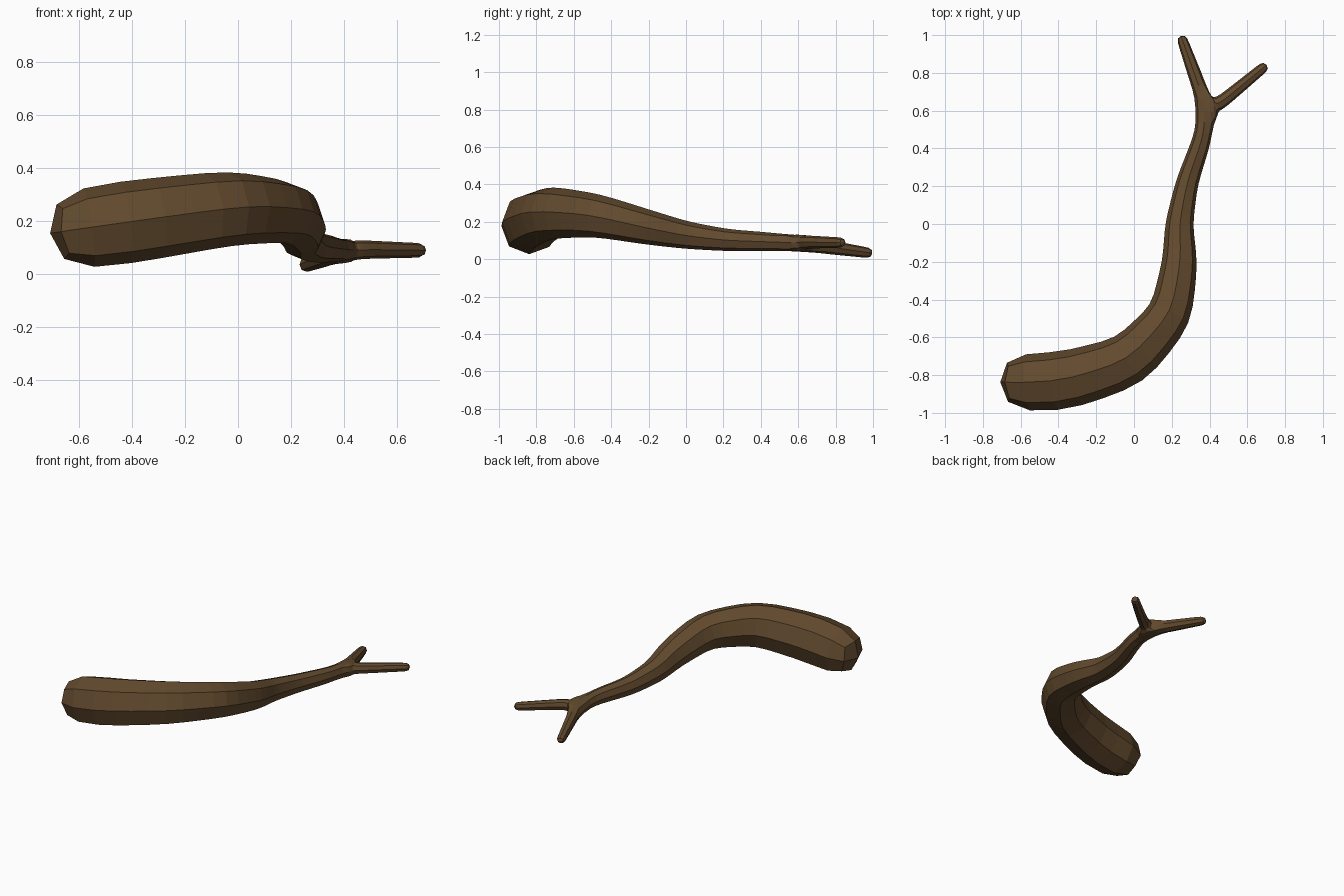
import bpy

if "Cube" in bpy.data.objects:
    bpy.data.objects.remove(bpy.data.objects["Cube"])

# Branch centreline: x, y, z, radius
trunk = [(-0.735, -0.837, 0.150, 0.170), (-0.40, -0.842, 0.198, 0.170),
         (-0.02, -0.725, 0.25, 0.153), (0.197, -0.48, 0.235, 0.126),
         (0.243, -0.20, 0.170, 0.101), (0.238, 0.0, 0.129, 0.080),
         (0.280, 0.22, 0.102, 0.064), (0.358, 0.44, 0.094, 0.054),
         (0.39, 0.60, 0.088, 0.049)]
left_twig = [(0.247, 1.00, 0.031, 0.029)]
right_twig = [(0.475, 0.655, 0.092, 0.038), (0.705, 0.845, 0.089, 0.029)]

pts = trunk + left_twig + right_twig
n = len(trunk)
edges = [(i, i + 1) for i in range(n - 1)] + [(n - 1, n), (n - 1, n + 1), (n + 1, n + 2)]

mesh = bpy.data.meshes.new("forked_branch")
mesh.from_pydata([p[:3] for p in pts], edges, [])
branch = bpy.data.objects.new("forked_branch", mesh)
bpy.context.collection.objects.link(branch)
bpy.context.view_layer.objects.active = branch
branch.select_set(True)

# Skin the centreline, then round it to eight sides
skin = branch.modifiers.new("skin", 'SKIN')
skin.branch_smoothing = 0.3
for v, p in zip(mesh.skin_vertices[0].data, pts):
    v.radius = (p[3], p[3])
    v.use_root = False
mesh.skin_vertices[0].data[0].use_root = True
sub = branch.modifiers.new("round", 'SUBSURF')
sub.levels = sub.render_levels = 1
bpy.ops.object.modifier_apply(modifier="skin")
bpy.ops.object.modifier_apply(modifier="round")

# Bark colour, flat faces
bark = bpy.data.materials.new("brown bark")
bark.diffuse_color = (0.122, 0.068, 0.027, 1)
bark.use_nodes = True
bark.node_tree.nodes["Principled BSDF"].inputs["Base Color"].default_value = bark.diffuse_color
mesh = branch.data
mesh.materials.clear()
mesh.materials.append(bark)
for f in mesh.polygons:
    f.use_smooth = False
    f.material_index = 0
